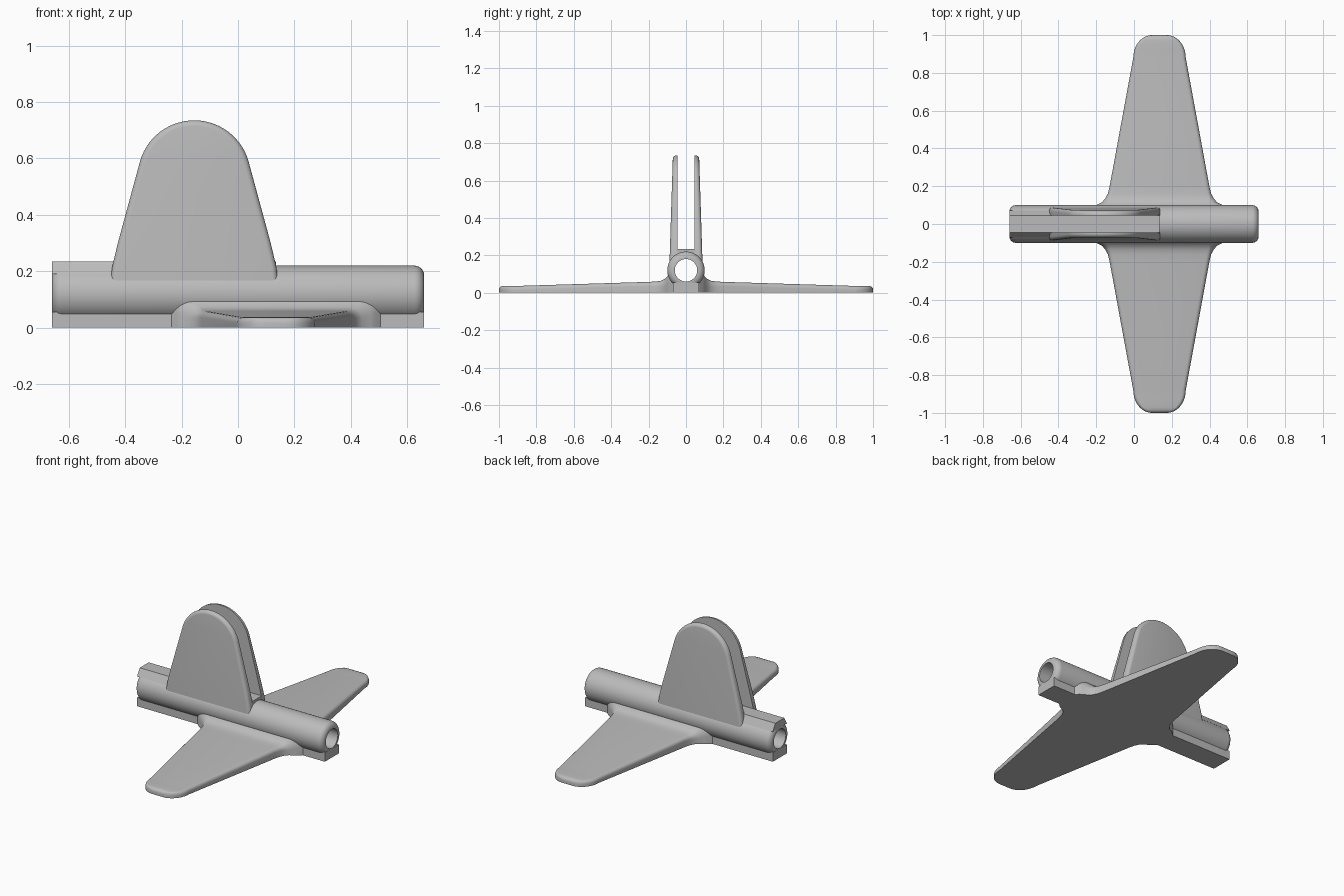
import bpy, bmesh
from math import sin, cos, pi, sqrt, radians

cube = bpy.data.objects.get("Cube")
if cube:
    bpy.data.objects.remove(cube, do_unlink=True)

grey = bpy.data.materials.new("light grey")
grey.use_nodes = True
grey.diffuse_color = (0.5, 0.5, 0.5, 1)
grey.node_tree.nodes["Principled BSDF"].inputs["Base Color"].default_value = (0.5, 0.5, 0.5, 1)


def loft(name, rings, closed=False, angle=35):
    """Skin matching rings of points; cap the ends unless they join up."""
    bm = bmesh.new()
    loops = [[bm.verts.new(p) for p in ring] for ring in rings]
    pairs = list(zip(loops, loops[1:]))
    if closed:
        pairs.append((loops[-1], loops[0]))
    else:
        bm.faces.new(loops[0])
        bm.faces.new(loops[-1])
    for a, b in pairs:
        for i in range(len(a)):
            j = (i + 1) % len(a)
            bm.faces.new((a[i], a[j], b[j], b[i]))
    bmesh.ops.recalc_face_normals(bm, faces=bm.faces)
    mesh = bpy.data.meshes.new(name)
    bm.to_mesh(mesh)
    bm.free()
    mesh.materials.append(grey)
    ob = bpy.data.objects.new(name, mesh)
    bpy.context.collection.objects.link(ob)
    bpy.ops.object.select_all(action='DESELECT')
    ob.select_set(True)
    bpy.context.view_layer.objects.active = ob
    bpy.ops.object.shade_smooth_by_angle(angle=radians(angle))
    return ob


def prism(name, section, x0, x1):
    return loft(name, [[(x, y, z) for y, z in section] for x in (x0, x1)])


LENGTH, AXIS, RADIUS, BORE = 0.66, 0.12, 0.1, 0.06

# Fuselage tube: revolved section with rounded rims and an open bore
ROUND = 0.035
profile = [(-LENGTH, BORE)]
for end in (-1, 1):
    arc = [(end * (LENGTH - ROUND + ROUND * sin(a)), RADIUS - ROUND + ROUND * cos(a))
           for a in (pi / 2 * k / 6 for k in range(7))]
    profile += arc[::-1] if end < 0 else arc
profile.append((LENGTH, BORE))
N = 64
loft("fuselage_tube",
     [[(x, r * cos(2 * pi * k / N), AXIS + r * sin(2 * pi * k / N)) for x, r in profile]
      for k in range(N)], closed=True)

# Flat foot under the tube and raised rib along its top
prism("fuselage_foot", [(-0.07, 0), (0.07, 0), (0.07, 0.056), (-0.07, 0.056)], -LENGTH, LENGTH)
prism("top_rib", [(-0.072, 0.19), (0.072, 0.19), (0.045, 0.235), (-0.045, 0.235)], -LENGTH, 0.135)


# Wings: flat underneath, rounded upper edges, blended into the fuselage
WING_X = 0.135


def wing_section(y, w, t, r):
    corner = [(w - r + r * cos(a), t - r + r * sin(a)) for a in (pi / 2 * k / 5 for k in range(6))]
    half = [(w, 0)] + corner
    pts = half + [(-x, z) for x, z in reversed(half)]
    return [(WING_X + x, y, z) for x, z in pts]


root = [(0.065, 0.375, 0.115, 0.05), (0.09, 0.35, 0.1, 0.05), (0.1, 0.335, 0.088, 0.045),
        (0.115, 0.305, 0.073, 0.04), (0.135, 0.287, 0.064, 0.03), (0.16, 0.274, 0.06, 0.025),
        (0.2, 0.264, 0.058, 0.022)]
stations = root + [(0.88, 0.139, 0.037, 0.02)]
for k in range(1, 10):
    a = pi / 2 * k / 9
    y = 0.88 + 0.12 * sin(a)
    drop = max(0, (y - 0.98) / 0.02)
    t = 0.036 - 0.018 * (1 - sqrt(max(0, 1 - drop * drop)))
    stations.append((y, 0.04 + 0.099 * cos(a), t, min(0.02, t * 0.8)))

# Twin fins: tapered plates with rounded outer edges and flat inner faces
FIN_X, FIN_Z, FIN_R = -0.155, 0.535, 0.2


def fin_outline(inset):
    side = [(0.298 - inset, 0.165), (0.29 - inset, 0.22), (0.271 - inset, 0.3)]
    r = FIN_R - inset
    arc = [(r * cos(a), FIN_Z + r * sin(a))
           for a in (radians(16 + 148 * k / 28) for k in range(29))]
    return side + arc + [(-x, z) for x, z in reversed(side)]


def fin_ring(side, inset, depth):
    ring = []
    for x, z in fin_outline(inset):
        outer = 0.07 + 0.032 * (0.735 - z)
        y = 0.045 if depth is None else outer - depth
        ring.append((FIN_X + x, side * y, z))
    return ring


EDGE = 0.02
for label, side in (("right", -1), ("left", 1)):
    loft(label + "_wing", [[(x, side * y, z) for x, y, z in wing_section(*s)] for s in stations])
    rings = [fin_ring(side, 0, None)]
    for k in range(6):
        a = pi / 2 * k / 5
        rings.append(fin_ring(side, EDGE * (1 - cos(a)), EDGE * (1 - sin(a))))
    loft(label + "_fin", rings)
